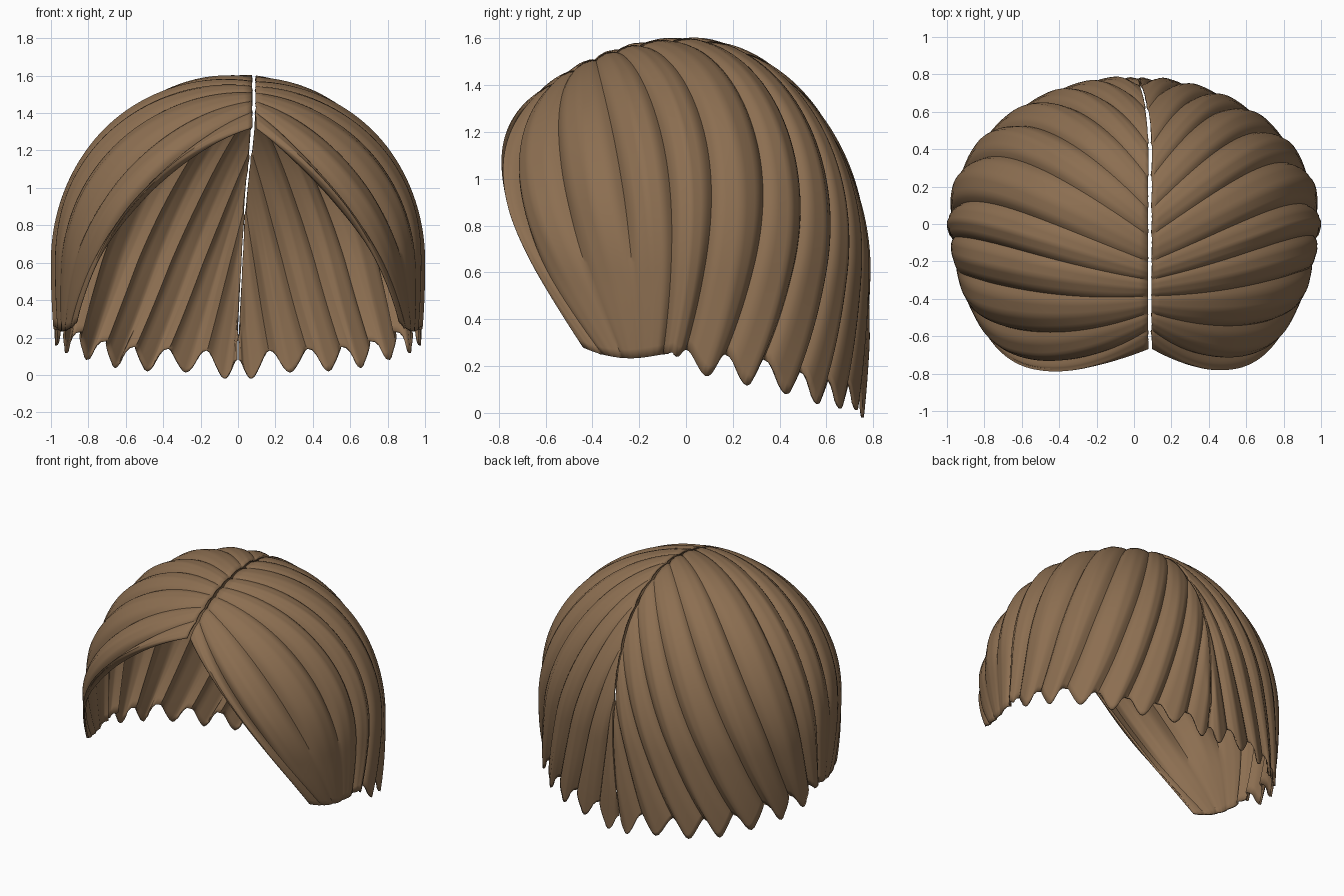
import bpy, math
from mathutils import Vector

if "Cube" in bpy.data.objects:
    bpy.data.objects.remove(bpy.data.objects["Cube"])

hair = bpy.data.materials.new("chestnut_brown")
hair.diffuse_color = (0.262, 0.157, 0.082, 1)
hair.use_nodes = True
hair.node_tree.nodes["Principled BSDF"].inputs["Base Color"].default_value = hair.diffuse_color

# Locks run from the back parting (first) round to the face edge (last)
# root: x blend toward the parting, y, z       hem: x, y, z
ROOTS = [(0.0, .77, .20), (.45, .75, .90), (.8, .62, 1.20), (1, .42, 1.42), (1, .25, 1.54),
         (1, .08, 1.59), (1, -.06, 1.59), (1, -.20, 1.57), (1, -.30, 1.55), (1, -.39, 1.52),
         (1, -.48, 1.47), (1, -.57, 1.41), (1, -.66, 1.31)]
HEMS = [(.004, .75, .08), (.17, .74, .13), (.38, .69, .14), (.57, .61, .15), (.73, .50, .18),
        (.86, .34, .23), (.93, .17, .25), (.96, .0, .27), (.965, -.10, .25), (.96, -.20, .235),
        (.955, -.28, .235), (.93, -.37, .25), (.90, -.46, .28)]
LOCKS = len(ROOTS) - 1
PER_LOCK, STEPS = 12, 48


def spline(table, s):
    """Catmull-Rom lookup in a short table."""
    i = min(int(s), LOCKS - 1)
    f = s - i
    p0, p1, p2, p3 = (Vector(table[max(0, min(LOCKS, i + k))]) for k in (-1, 0, 1, 2))
    return p1 + .5 * f * ((p2 - p0) + f * ((2 * p0 - 5 * p1 + 4 * p2 - p3)
                                          + f * (3 * (p1 - p2) + p3 - p0)))


def on_dome(p, lift=0.0):
    """Drop a point onto the head dome: ellipsoid above, tapering wall below."""
    rx, ry, h = .982, (.775 if p.y > 0 else .985), p.z - .6
    if h > 0:
        k = math.sqrt((p.x / rx) ** 2 + (p.y / ry) ** 2 + h * h)
        k = (1 + lift) / max(k, 1e-4)
        return Vector((p.x * k, p.y * k, .6 + h * k))
    k = math.sqrt((p.x / rx) ** 2 + (p.y / ry) ** 2)
    k = (1 - .10 * h * h + lift) / max(k, 1e-4)
    return Vector((p.x * k, p.y * k, p.z))


def smooth(a, b, x):
    x = max(0, min(1, (x - a) / (b - a)))
    return x * x * (3 - 2 * x)


def hair_half(name, side):
    verts, faces = [], []
    cols = LOCKS * PER_LOCK
    for i in range(cols + 1):
        s = i / PER_LOCK
        wave = abs(math.sin(math.pi * s))
        fine = abs(math.sin(3 * math.pi * s))
        root, hem = spline(ROOTS, s), spline(HEMS, s)
        # parting sits right of centre and drifts to the middle at the back
        root.x = .085 * root.x + side * (.003 + .007 * smooth(0, 3, s))
        hem.x *= side
        # pointed lock tips along the back and sides
        hem.z -= (.125 - .04 * smooth(6, 7, s)) * wave ** 2 * (1 - smooth(7, 7.6, s))
        root = on_dome(root)
        middle = (root + hem) / 2
        if i == cols:
            crest = Vector((.48 * side, -.78, 1.0))
        else:
            crest = middle.copy()
            crest.y += .17 * math.sin(math.pi * s / LOCKS)
            crest = on_dome(crest)
            w = smooth(8, LOCKS, s)
            crest = crest.lerp(Vector((.48 * side, -.78, 1.0)), w * w)
        control = 2 * crest - middle
        for j in range(STEPS + 1):
            t = j / STEPS
            p = root * (1 - t) ** 2 + control * 2 * t * (1 - t) + hem * t * t
            # flutes deepen away from the parting, flatten by the temples
            depth = .012 + .036 * smooth(0, .45, t)
            depth *= 1 - .85 * smooth(7, 9, s) * smooth(.55, .85, t)
            lift = depth * (wave ** .8 - .6) + .12 * depth * (fine - .5)
            verts.append(on_dome(p, lift))
    n = STEPS + 1
    for i in range(cols):
        for j in range(STEPS):
            q = (i * n + j, i * n + j + 1, (i + 1) * n + j + 1, (i + 1) * n + j)
            faces.append(q if side < 0 else q[::-1])
    me = bpy.data.meshes.new(name)
    me.from_pydata(verts, [], faces)
    me.materials.append(hair)
    # normals must face away from the head
    me.update()
    if sum(f.normal.dot(f.center - Vector((0, 0, .6))) for f in me.polygons) < 0:
        me.flip_normals()
    ob = bpy.data.objects.new(name, me)
    bpy.context.collection.objects.link(ob)
    bpy.ops.object.select_all(action='DESELECT')
    ob.select_set(True)
    bpy.context.view_layer.objects.active = ob
    bpy.ops.object.shade_smooth_by_angle(angle=math.radians(40))
    # thin shell
    shell = ob.modifiers.new("shell", 'SOLIDIFY')
    shell.thickness, shell.offset = .012, -1
    return ob


hair_half("hair_right_half", 1)
hair_half("hair_left_half", -1)
